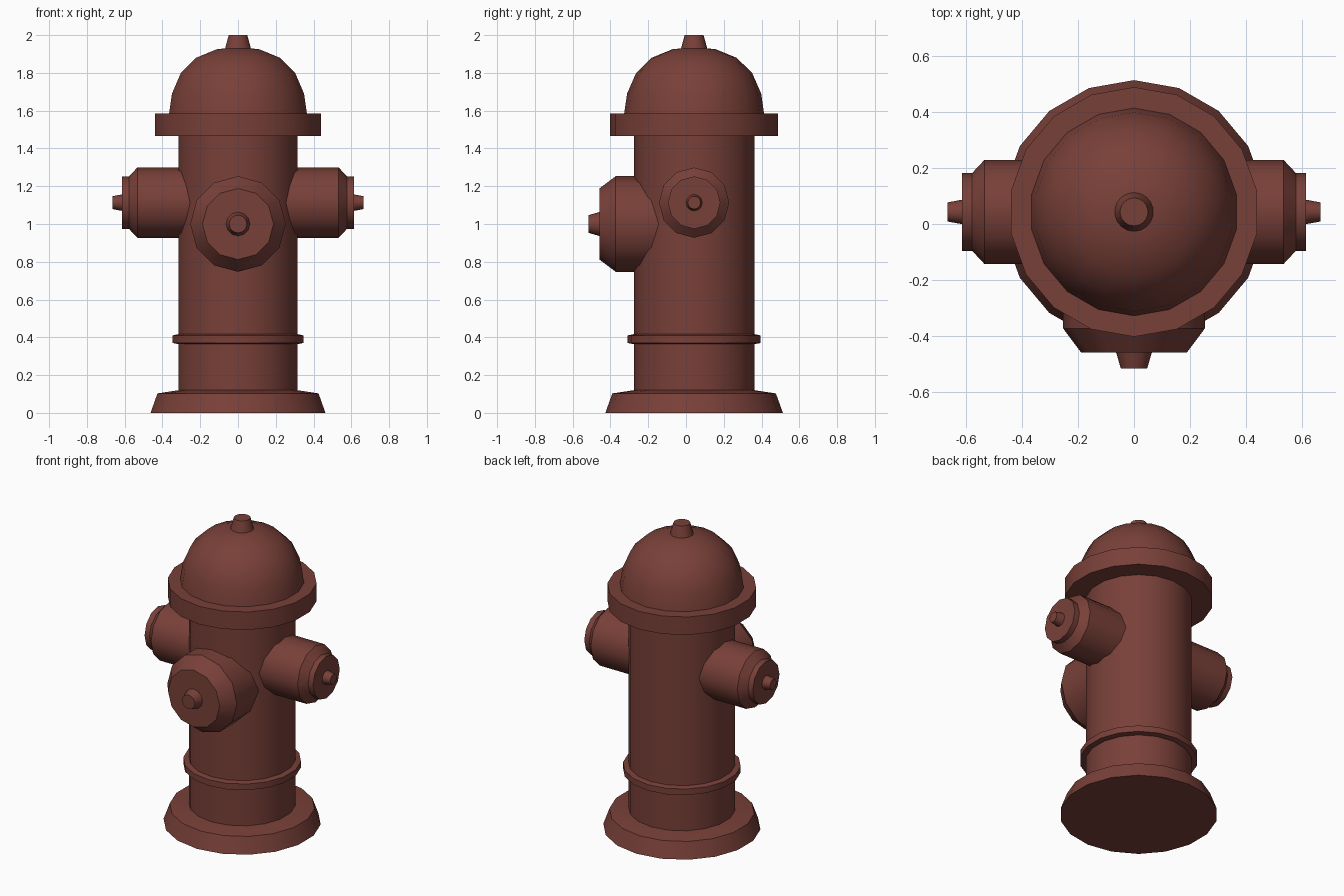
import bpy, bmesh, math
from mathutils import Matrix, Vector

if "Cube" in bpy.data.objects:
    bpy.data.objects.remove(bpy.data.objects["Cube"])

AXIS_Y = 0.043  # the barrel sits slightly behind the origin

paint = bpy.data.materials.new("dark red paint")
paint.diffuse_color = (0.19, 0.051, 0.040, 1)
paint.use_nodes = True
paint.node_tree.nodes["Principled BSDF"].inputs["Base Color"].default_value = paint.diffuse_color


def lathe(name, profile, sides, matrix):
    """Revolve (radius, height) points around local z, capping both ends."""
    bm = bmesh.new()
    rings = []
    for r, h in profile:
        angles = [math.pi / 2 + 2 * math.pi * i / sides for i in range(sides)]
        rings.append([bm.verts.new((r * math.cos(a), r * math.sin(a), h)) for a in angles])
    for low, high in zip(rings, rings[1:]):
        for i in range(sides):
            j = (i + 1) % sides
            bm.faces.new((low[i], low[j], high[j], high[i]))
    bm.faces.new(rings[0][::-1])
    bm.faces.new(rings[-1])
    bm.transform(matrix)
    mesh = bpy.data.meshes.new(name)
    bm.to_mesh(mesh)
    bm.free()
    mesh.materials.append(paint)
    obj = bpy.data.objects.new(name, mesh)
    bpy.context.collection.objects.link(obj)
    bpy.ops.object.select_all(action='DESELECT')
    obj.select_set(True)
    bpy.context.view_layer.objects.active = obj
    bpy.ops.object.shade_smooth_by_angle(angle=math.radians(30.5))
    return obj


# Upright parts: foot, barrel, ring, flange, dome and top nut
upright = Matrix.Translation((0, AXIS_Y, 0))
lathe("foot", [(0.47, 0), (0.433, 0.103), (0.32, 0.12)], 18, upright)
lathe("barrel", [(0.319, 0.1), (0.319, 1.5)], 18, upright)
lathe("barrel_ring", [(0.315, 0.363), (0.352, 0.37), (0.352, 0.41), (0.315, 0.418)], 18, upright)
lathe("flange", [(0.445, 1.467), (0.445, 1.585)], 18, upright)
lathe("dome", [(0.371, 1.58), (0.355, 1.69), (0.307, 1.80), (0.225, 1.88),
               (0.115, 1.925), (0.05, 1.932)], 18, upright)
lathe("top_nut", [(0.072, 1.92), (0.05, 2.0)], 18, upright)


def outlet(name, origin, direction, cap, nut):
    """A stubby outlet with a chamfered cap and a tapered nut."""
    turn = Vector(direction).to_track_quat('Z', 'Y').to_matrix().to_4x4()
    place = Matrix.Translation(origin) @ turn
    lathe(name, cap, 12, place)
    lathe(name + "_nut", nut, 12, place)


# Side outlets, mirrored left and right
for side, label in ((1, "right"), (-1, "left")):
    outlet(label + "_outlet", (0, AXIS_Y, 1.113), (side, 0, 0),
           [(0.186, 0.15), (0.186, 0.533), (0.139, 0.577), (0.139, 0.613)],
           [(0.046, 0.60), (0.034, 0.665)])

# Large front outlet
outlet("front_outlet", (0, 0, 1.0), (0, -1, 0),
       [(0.253, 0.05), (0.253, 0.372), (0.188, 0.459)],
       [(0.066, 0.45), (0.047, 0.515)])
